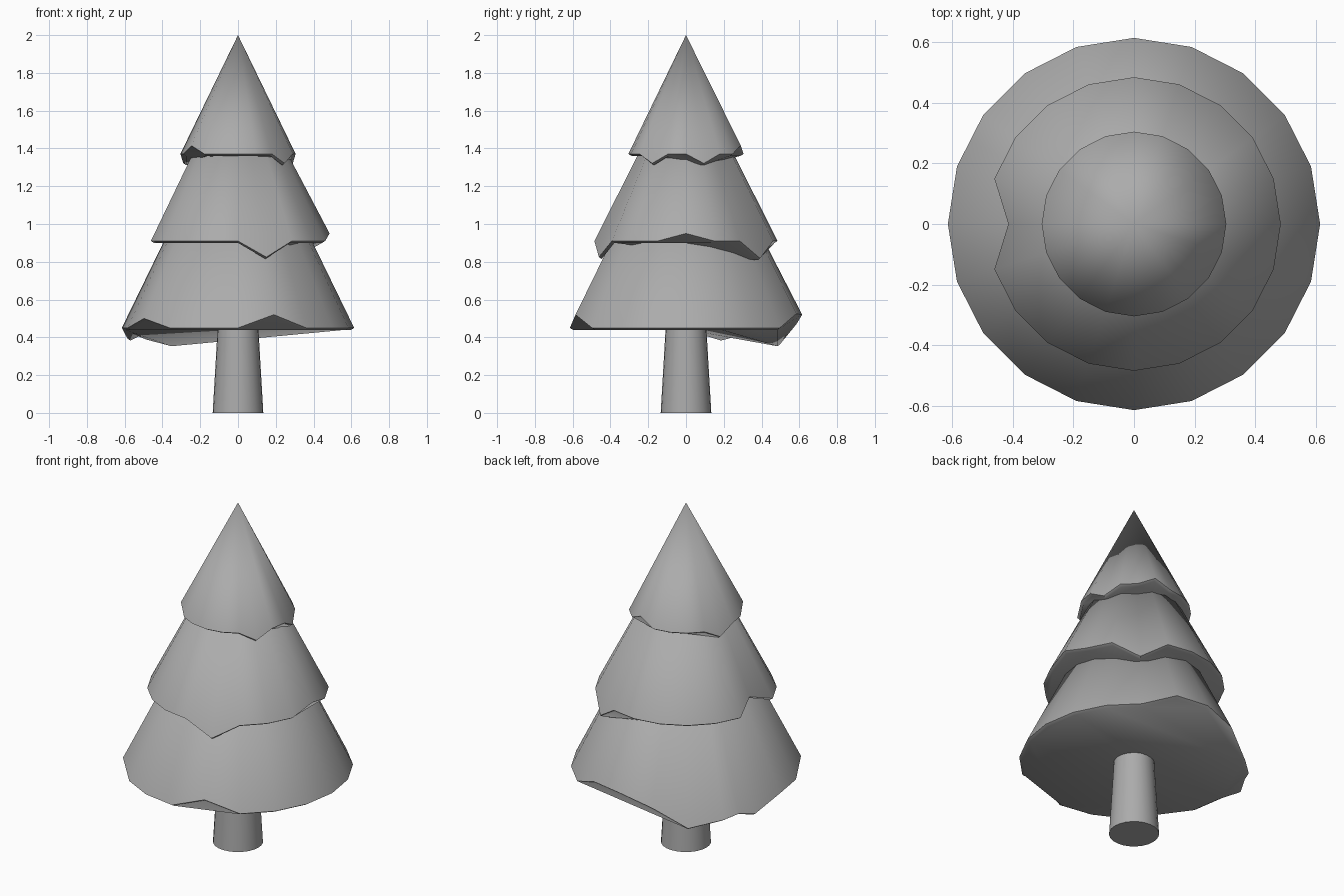
import bpy, bmesh, math

if "Cube" in bpy.data.objects:
    bpy.data.objects.remove(bpy.data.objects["Cube"])

SIDES = 20
STEP = 2 * math.pi / SIDES

grey = bpy.data.materials.new("mid_grey")
grey.diffuse_color = (0.41, 0.41, 0.41, 1)
grey.use_nodes = True
grey.node_tree.nodes["Principled BSDF"].inputs["Base Color"].default_value = grey.diffuse_color


def finish(bm, name, angle):
    bmesh.ops.recalc_face_normals(bm, faces=bm.faces)
    mesh = bpy.data.meshes.new(name)
    bm.to_mesh(mesh)
    bm.free()
    mesh.materials.append(grey)
    ob = bpy.data.objects.new(name, mesh)
    bpy.context.collection.objects.link(ob)
    bpy.ops.object.select_all(action='DESELECT')
    ob.select_set(True)
    bpy.context.view_layer.objects.active = ob
    bpy.ops.object.shade_smooth_by_angle(angle=math.radians(angle))


def tier(name, radius, base, apex, rim, pulled_in={}, caps=None):
    """Foliage cone with ragged rim: rim maps side index -> bottom height."""
    bm = bmesh.new()
    tip = bm.verts.new((0, 0, apex))
    outer, lower = [], []
    for k in sorted(set(range(SIDES)) | set(rim)):
        r = pulled_in.get(k, radius)
        if k != int(k):  # midpoint of a side
            r *= math.cos(STEP / 2)
        z = rim.get(k, base)
        c, s = math.cos(k * STEP), math.sin(k * STEP)
        outer.append(bm.verts.new((r * c, r * s, z + 0.01)))
        lower.append(bm.verts.new(((r - 0.016) * c, (r - 0.016) * s, z)))
    n = len(outer)
    for i in range(n):
        j = (i + 1) % n
        bm.faces.new((outer[i], outer[j], tip))
        bm.faces.new((lower[i], lower[j], outer[j], outer[i]))
    for cap in caps or [range(n)]:  # underside
        bm.faces.new([lower[i % n] for i in cap])
    finish(bm, name, 55)


# Foliage tiers
tier("lower_foliage", 0.615, 0.44, 1.715,
     {4: 0.515, 5: 0.51, 6: 0.46, 7: 0.353, 8: 0.388, 8.5: 0.405, 9: 0.383,
      12: 0.49, 16: 0.51},
     caps=[range(1, 8), range(7, 12), (7, 11, 1), range(11, 23)])
tier("middle_foliage", 0.485, 0.9, 1.87,
     {0: 0.94, 3: 0.808, 10: 0.955, 16: 0.815}, {10: 0.415})
tier("upper_foliage", 0.305, 1.361, 2.0,
     {1: 1.311, 4: 1.405, 9: 1.312, 12: 1.405, 18: 1.311})

# Trunk
bm = bmesh.new()
bmesh.ops.create_cone(bm, cap_ends=True, segments=24, radius1=0.134,
                      radius2=0.102, depth=0.55)
bmesh.ops.translate(bm, verts=bm.verts, vec=(0, 0, 0.275))
finish(bm, "trunk", 35)
